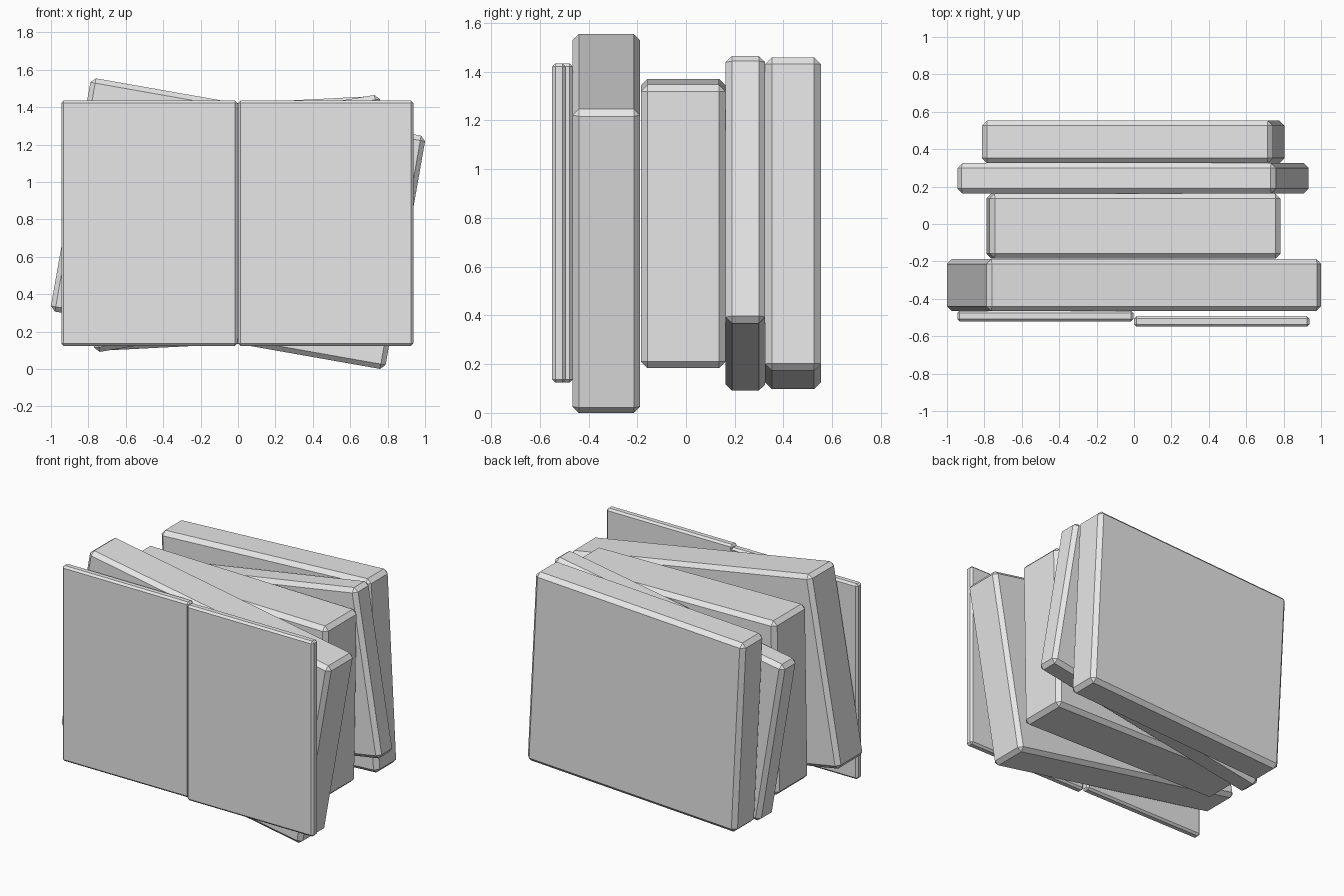
import bpy, bmesh, math

if "Cube" in bpy.data.objects:
    bpy.data.objects.remove(bpy.data.objects["Cube"])

# One flat grey for the whole stack
grey = bpy.data.materials.new("light grey")
grey.diffuse_color = (0.8, 0.8, 0.8, 1)
grey.use_nodes = True
grey.node_tree.nodes["Principled BSDF"].inputs["Base Color"].default_value = grey.diffuse_color


def slab(name, size, center, tilt=0.0, chamfer=0.027):
    """Chamfered box, tilted in the front plane (positive = clockwise from the front)."""
    bm = bmesh.new()
    bmesh.ops.create_cube(bm, size=1)
    bmesh.ops.scale(bm, vec=size, verts=bm.verts)
    bmesh.ops.bevel(bm, geom=list(bm.edges), offset=chamfer, offset_type='OFFSET',
                    segments=1, affect='EDGES', clamp_overlap=True)
    bmesh.ops.recalc_face_normals(bm, faces=bm.faces)
    mesh = bpy.data.meshes.new(name)
    bm.to_mesh(mesh)
    bm.free()
    mesh.materials.append(grey)
    ob = bpy.data.objects.new(name, mesh)
    ob.location = center
    ob.rotation_euler = (0, math.radians(tilt), 0)
    bpy.context.collection.objects.link(ob)
    return ob


# Two thin upright panels side by side at the front
slab("left_front_panel", (0.942, 0.056, 1.31), (-0.474, -0.492, 0.779), chamfer=0.013)
slab("right_front_panel", (0.938, 0.056, 1.31), (0.47, -0.521, 0.779), chamfer=0.013)

# Four thick slabs behind them, each leaning differently
slab("front_slab", (1.817, 0.278, 1.266), (0.0, -0.327, 0.777), 10.0, 0.026)
slab("middle_slab", (1.555, 0.348, 1.163), (-0.003, -0.011, 0.777), 0.9)
slab("thin_slab", (1.726, 0.162, 1.112), (-0.005, 0.244, 0.778), -9.5, 0.026)
slab("rear_slab", (1.557, 0.228, 1.285), (-0.004, 0.439, 0.778), -2.9)
